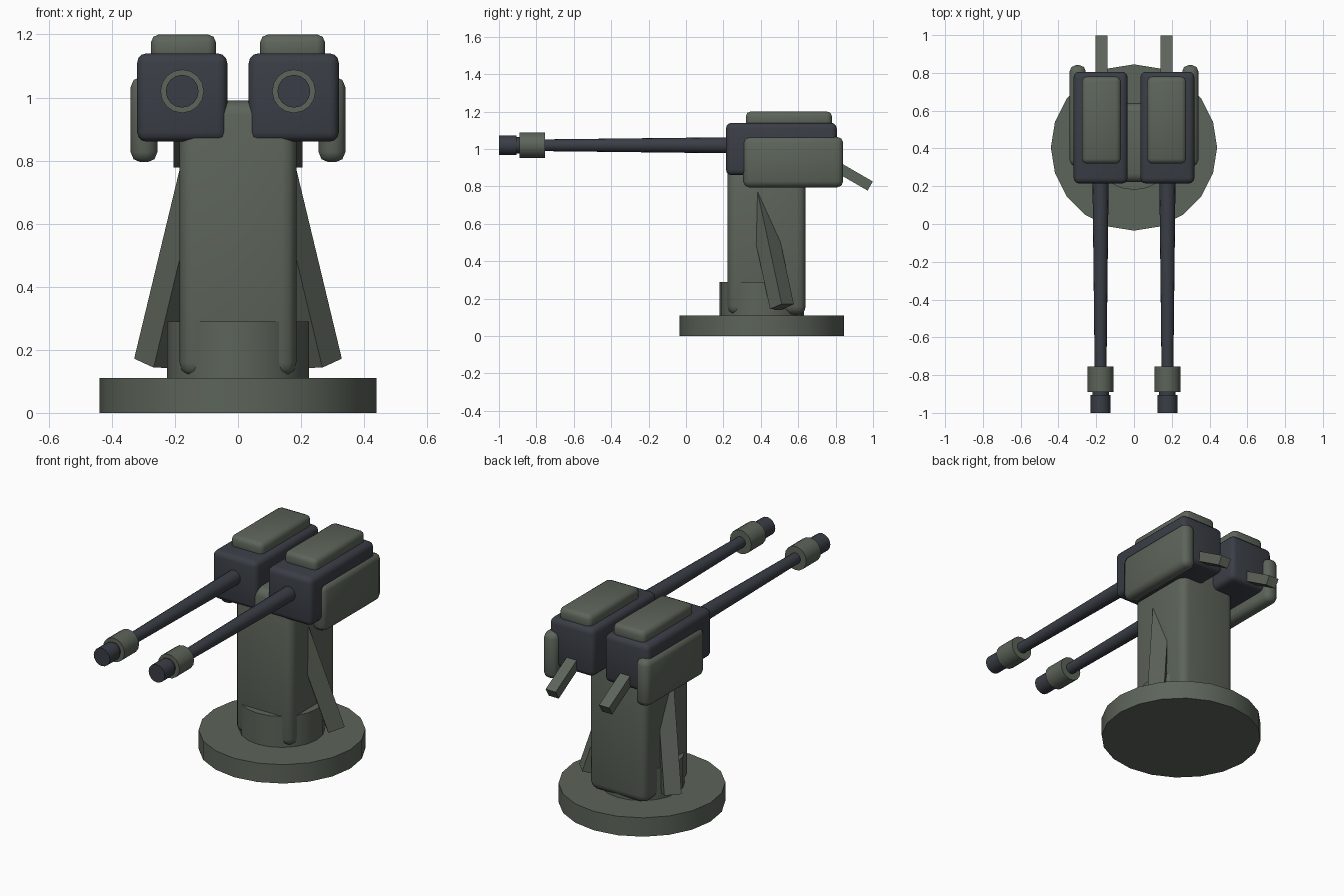
import bpy, bmesh, math
from mathutils import Vector, Matrix

if "Cube" in bpy.data.objects:
    bpy.data.objects.remove(bpy.data.objects["Cube"], do_unlink=True)


def material(name, color):
    mat = bpy.data.materials.new(name)
    mat.use_nodes = True
    mat.diffuse_color = color
    mat.node_tree.nodes["Principled BSDF"].inputs["Base Color"].default_value = color
    return mat


GREEN = material("olive_grey", (0.108, 0.128, 0.102, 1))
DARK = material("dark_steel", (0.042, 0.048, 0.060, 1))
FORWARD = Matrix.Rotation(math.pi / 2, 4, "X")


def finish(name, bm, mat, smooth=True):
    bmesh.ops.recalc_face_normals(bm, faces=bm.faces)
    mesh = bpy.data.meshes.new(name)
    bm.to_mesh(mesh)
    bm.free()
    mesh.materials.append(mat)
    obj = bpy.data.objects.new(name, mesh)
    bpy.context.collection.objects.link(obj)
    if smooth:
        bpy.ops.object.select_all(action="DESELECT")
        obj.select_set(True)
        bpy.context.view_layer.objects.active = obj
        bpy.ops.object.shade_smooth_by_angle(angle=math.radians(50))
    return obj


def box(name, center, size, mat, bevel=0, segments=3, tilt=0):
    bm = bmesh.new()
    bmesh.ops.create_cube(bm, size=1)
    bmesh.ops.scale(bm, vec=size, verts=bm.verts)
    if bevel:
        bmesh.ops.bevel(bm, geom=bm.edges[:], offset=bevel, segments=segments,
                        profile=0.5, affect="EDGES")
    move = Matrix.Translation(center) @ Matrix.Rotation(tilt, 4, "X")
    bmesh.ops.transform(bm, matrix=move, verts=bm.verts)
    return finish(name, bm, mat, smooth=bevel > 0)


def tube(name, center, r1, r2, depth, mat, sides=20, turn=Matrix(), smooth=True):
    bm = bmesh.new()
    bmesh.ops.create_cone(bm, cap_ends=True, segments=sides, radius1=r1,
                          radius2=r2, depth=depth)
    bmesh.ops.transform(bm, matrix=Matrix.Translation(center) @ turn, verts=bm.verts)
    return finish(name, bm, mat, smooth)


def barrel_part(name, x, back, front, r_back, r_front, mat):
    return tube(name, (x, (back + front) / 2, 1.02), r_back, r_front,
                back - front, mat, 16, FORWARD)


# Pedestal
tube("base_disc", (0, 0.405, 0.055), 0.44, 0.44, 0.11, GREEN)
tube("base_collar", (0, 0.405, 0.195), 0.225, 0.225, 0.19, GREEN)
box("column", (0, 0.431, 0.552), (0.37, 0.418, 0.876), GREEN, 0.045)

for side, s in (("left", 1), ("right", -1)):
    x = 0.177 * s

    # Gun housing with its armour
    box(side + "_housing", (x, 0.51, 1.0), (0.286, 0.592, 0.28), DARK, 0.03)
    box(side + "_top_plate", (0.173 * s, 0.55, 1.155), (0.206, 0.46, 0.09), GREEN, 0.025, 2)
    box(side + "_side_panel", (0.298 * s, 0.573, 0.93), (0.085, 0.535, 0.27), GREEN, 0.032, 2)

    # Rear lever sloping down
    box(side + "_lever", (0.172 * s, 0.855, 0.877), (0.065, 0.30, 0.056), GREEN,
        tilt=math.radians(-30))

    # Barrel and muzzle
    barrel_part(side + "_barrel", x, 0.25, -0.80, 0.043, 0.031, DARK)
    barrel_part(side + "_muzzle_collar", x, -0.755, -0.89, 0.069, 0.069, GREEN)
    barrel_part(side + "_muzzle_neck", x, -0.87, -0.92, 0.044, 0.044, DARK)
    barrel_part(side + "_muzzle_tip", x, -0.905, -1.0, 0.052, 0.052, DARK)

    # Square strut leaning into the column
    foot = Vector((0.266 * s, 0.513, 0.157))
    axis = Vector((-0.24 * s, -0.215, 1)).normalized()
    lean = Vector((0, 0, 1)).rotation_difference(axis).to_matrix().to_4x4()
    tube(side + "_strut", foot + axis * 0.4, 0.065, 0.065, 0.8, GREEN, 4, lean, False)
